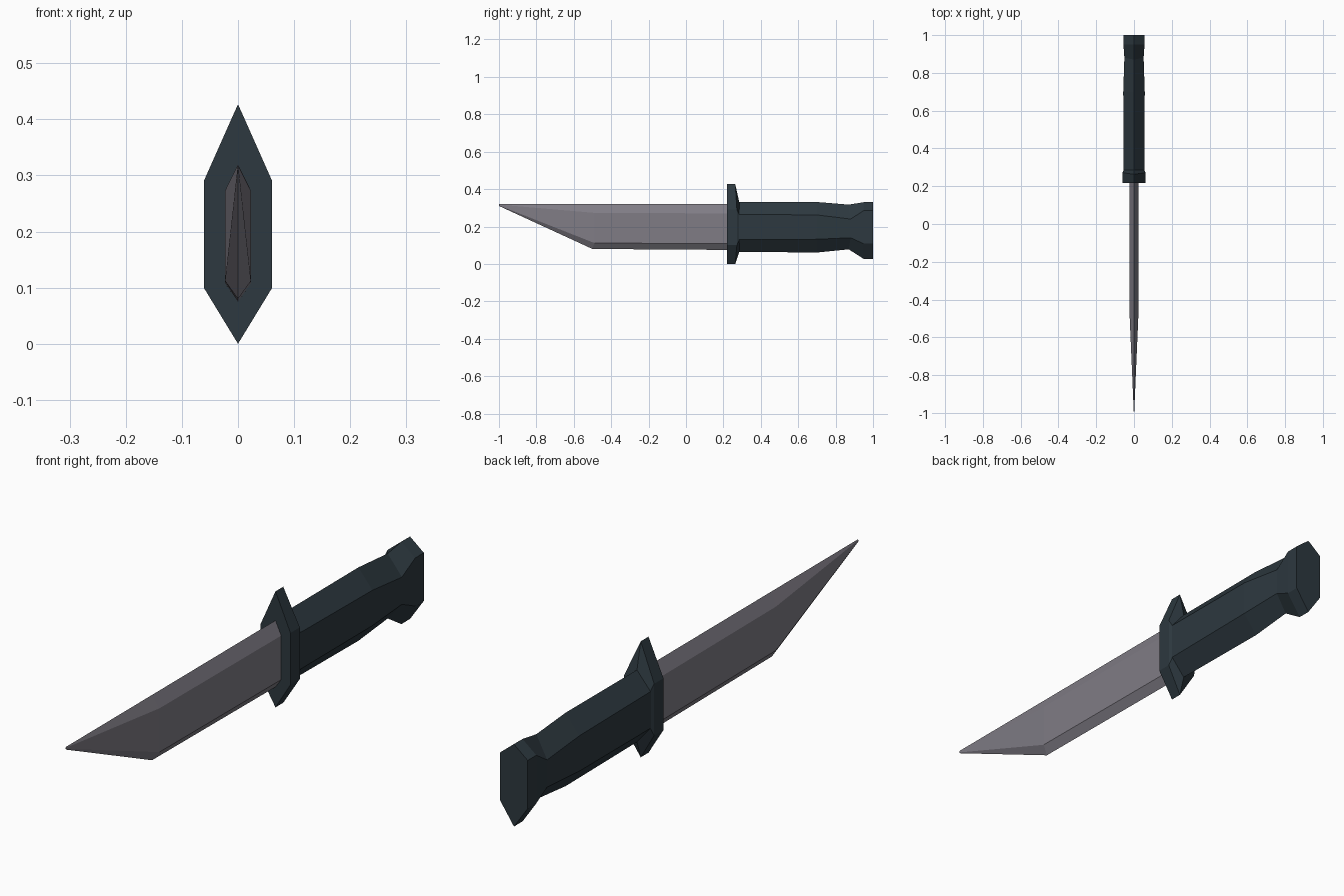
import bpy, bmesh

if "Cube" in bpy.data.objects:
    bpy.data.objects.remove(bpy.data.objects["Cube"])


def material(name, rgb):
    m = bpy.data.materials.new(name)
    m.diffuse_color = (*rgb, 1)
    m.use_nodes = True
    m.node_tree.nodes["Principled BSDF"].inputs["Base Color"].default_value = m.diffuse_color
    return m


STEEL = material("grey steel", (0.215, 0.202, 0.235))
GRIP = material("dark slate", (0.026, 0.040, 0.050))


def hex_loft(name, sections, mat):
    """Loft hexagons along y: (tip y, shoulder y, half width, bottom, low, high, top)."""
    bm = bmesh.new()
    rings = []
    for ty, sy, w, bottom, low, high, top in sections:
        pts = [(0, ty, bottom), (w, sy, low), (w, sy, high),
               (0, ty, top), (-w, sy, high), (-w, sy, low)]
        rings.append([bm.verts.new(p) for p in pts])
    for a, b in zip(rings, rings[1:]):
        for i in range(6):
            j = (i + 1) % 6
            bm.faces.new((a[i], a[j], b[j], b[i]))
    bm.faces.new(rings[0])
    bm.faces.new(rings[-1])
    bmesh.ops.recalc_face_normals(bm, faces=bm.faces)
    mesh = bpy.data.meshes.new(name)
    bm.to_mesh(mesh)
    bm.free()
    mesh.materials.append(mat)
    ob = bpy.data.objects.new(name, mesh)
    bpy.context.collection.objects.link(ob)
    return ob


# Blade: straight body, then a tapering slanted tip
hex_loft("blade", [
    (-1.00, -1.00, 0.001, 0.310, 0.313, 0.317, 0.320),
    (-0.50, -0.49, 0.023, 0.080, 0.112, 0.273, 0.320),
    (0.23, 0.23, 0.023, 0.075, 0.108, 0.270, 0.320),
], STEEL)

# Cross guard: flat front, pointed ends sloping back to the grip
hex_loft("guard", [
    (0.218, 0.218, 0.061, 0.000, 0.100, 0.290, 0.427),
    (0.263, 0.272, 0.061, 0.000, 0.100, 0.290, 0.427),
    (0.285, 0.285, 0.054, 0.065, 0.130, 0.265, 0.330),
], GRIP)

# Grip with narrowed waist and flared pommel
hex_loft("grip", [
    (0.27, 0.27, 0.055, 0.065, 0.130, 0.265, 0.330),
    (0.70, 0.70, 0.057, 0.061, 0.132, 0.262, 0.331),
    (0.87, 0.88, 0.051, 0.078, 0.140, 0.240, 0.317),
    (0.95, 0.95, 0.056, 0.027, 0.108, 0.285, 0.330),
    (1.00, 1.00, 0.056, 0.027, 0.108, 0.285, 0.330),
], GRIP)
